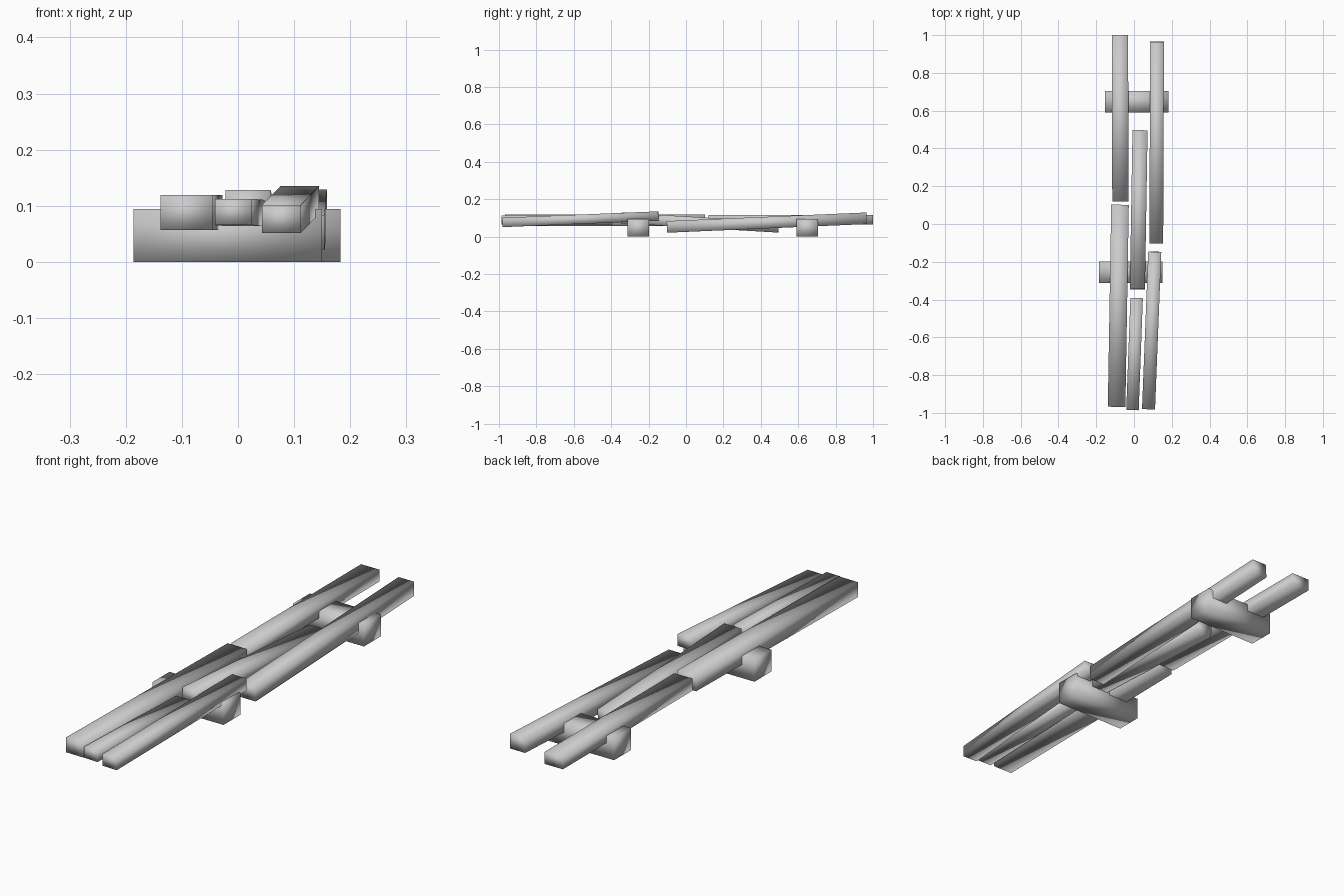
import bpy
import math
from mathutils import Vector, Matrix

default = bpy.data.objects.get("Cube")
if default:
    bpy.data.objects.remove(default, do_unlink=True)

# One plain grey for all the timber
grey = bpy.data.materials.new("weathered grey")
grey.use_nodes = True
grey.diffuse_color = (0.6, 0.6, 0.6, 1)
grey.node_tree.nodes["Principled BSDF"].inputs["Base Color"].default_value = grey.diffuse_color


def beam(name, start, end, width, height):
    """Softly shaded box running from the centre of one end to the other."""
    a, b = Vector(start), Vector(end)
    run = b - a
    yaw = math.atan2(-run.x, run.y)
    pitch = math.atan2(run.z, math.hypot(run.x, run.y))
    bpy.ops.mesh.primitive_cube_add(size=1)
    obj = bpy.context.object
    obj.name = name
    obj.data.transform(
        Matrix.Translation((a + b) / 2)
        @ Matrix.Rotation(yaw, 4, "Z")
        @ Matrix.Rotation(pitch, 4, "X")
        @ Matrix.Diagonal((width, run.length, height, 1)))
    obj.data.materials.append(grey)
    bpy.ops.object.shade_smooth()
    return obj


# Cross bearers lying on the ground
for name, x, y in (("front_bearer", -0.018, -0.255), ("back_bearer", 0.015, 0.648)):
    beam(name, (x, y - 0.057, 0.047), (x, y + 0.057, 0.047), 0.336, 0.094)

# Loose planks: front end, back end, width, thickness
beam("back_left_plank", (0.118, -0.102, 0.052), (0.122, 0.965, 0.098), 0.073, 0.062)
beam("back_right_plank", (-0.072, 0.12, 0.09), (-0.074, 1.0, 0.09), 0.086, 0.052)
beam("middle_plank", (0.018, -0.345, 0.1), (0.032, 0.495, 0.05), 0.08, 0.057)
beam("front_right_plank", (-0.092, -0.968, 0.088), (-0.074, 0.102, 0.088), 0.093, 0.063)
beam("front_middle_plank", (-0.008, -0.985, 0.089), (0.014, -0.392, 0.087), 0.066, 0.047)
beam("front_left_plank", (0.077, -0.98, 0.076), (0.11, -0.147, 0.11), 0.069, 0.05)
